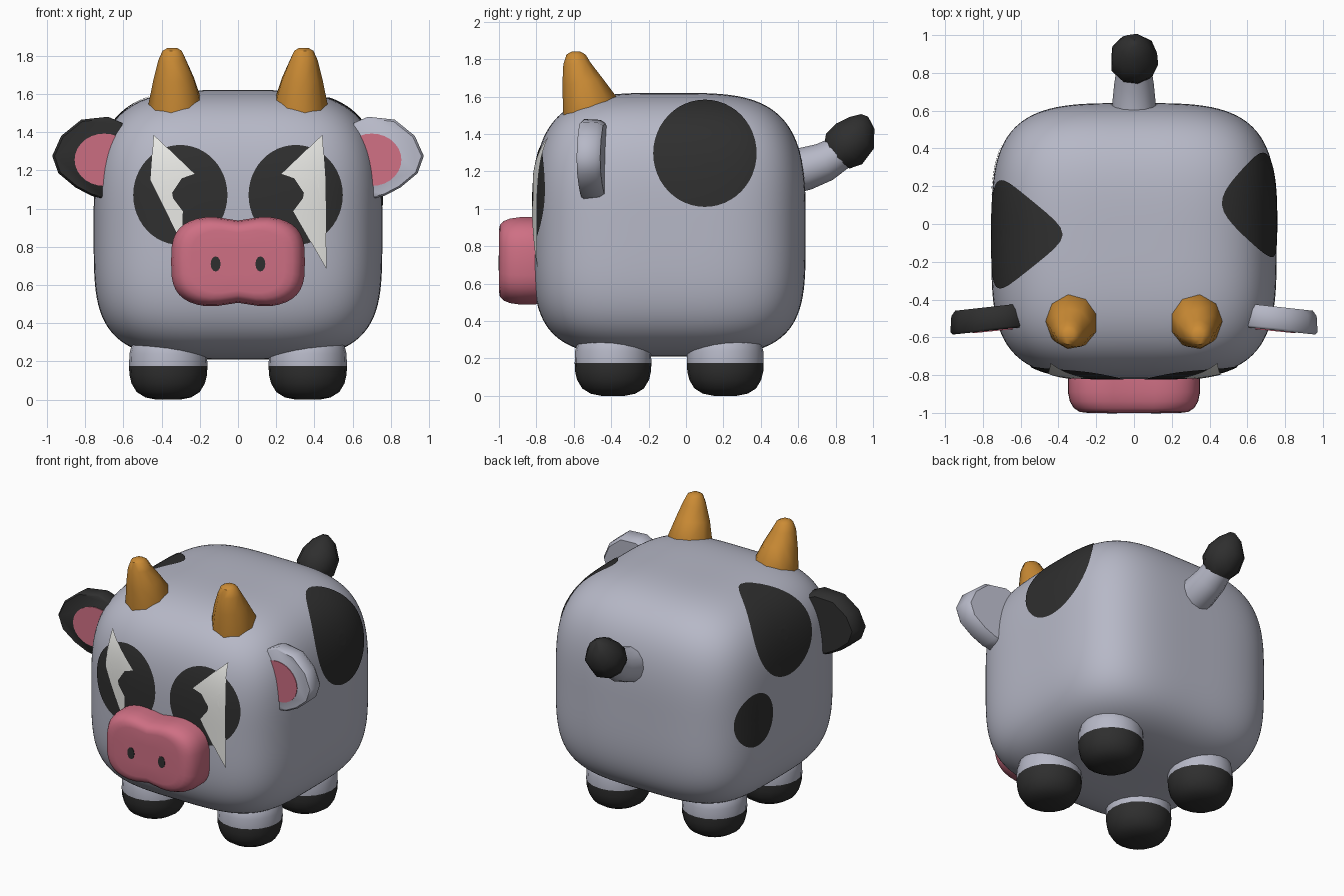
import bpy, bmesh, math
from mathutils import Vector

if "Cube" in bpy.data.objects:
    bpy.data.objects.remove(bpy.data.objects["Cube"], do_unlink=True)


def material(name, rgb):
    m = bpy.data.materials.new(name)
    m.use_nodes = True
    m.diffuse_color = (*rgb, 1)
    m.node_tree.nodes["Principled BSDF"].inputs["Base Color"].default_value = (*rgb, 1)
    return m


GREY = material("pale grey", (0.47, 0.48, 0.57))
BLACK = material("black", (0.028, 0.028, 0.028))
PINK = material("pink", (0.62, 0.16, 0.23))
HORN = material("horn orange", (0.6, 0.26, 0.035))
WHITE = material("white", (0.8, 0.8, 0.77))


def finish(bm, name, mats, angle=40, outward=True):
    if outward:
        bmesh.ops.recalc_face_normals(bm, faces=bm.faces)
    mesh = bpy.data.meshes.new(name)
    bm.to_mesh(mesh)
    bm.free()
    for m in mats:
        mesh.materials.append(m)
    ob = bpy.data.objects.new(name, mesh)
    bpy.context.collection.objects.link(ob)
    bpy.ops.object.select_all(action='DESELECT')
    ob.select_set(True)
    bpy.context.view_layer.objects.active = ob
    bpy.ops.object.shade_smooth_by_angle(angle=math.radians(angle))
    return ob


def loft(name, rings, mats, rule=None, angle=40):
    """Skin a list of equal-length point rings and cap both ends."""
    bm = bmesh.new()
    loops = [[bm.verts.new(p) for p in ring] for ring in rings]
    n = len(loops[0])
    for a, b in zip(loops, loops[1:]):
        for i in range(n):
            j = (i + 1) % n
            bm.faces.new((a[i], a[j], b[j], b[i]))
    bm.faces.new(loops[0])
    bm.faces.new(loops[-1])
    if rule:
        for f in bm.faces:
            f.material_index = rule(f.calc_center_median())
    return finish(bm, name, mats, angle)


def turns(n):
    return [math.tau * i / n for i in range(n)]


# Body: a rounded box whose faces bulge gently
CENTRE = Vector((0, -0.09, 0.915))
HALF = Vector((0.755, 0.73, 0.705))
N = 3.7


def z_term(z):
    return abs(z) ** (3.2 if z > 0 else 4.2)


def swell(p):
    """Push a point on the unit cube onto the rounded body."""
    lo, hi = 0.3, 1.01
    for _ in range(25):
        s = (lo + hi) / 2
        if abs(p.x * s) ** N + abs(p.y * s) ** N + z_term(p.z * s) > 1:
            hi = s
        else:
            lo = s
    return CENTRE + p * lo * HALF


bm = bmesh.new()
bmesh.ops.create_cube(bm, size=2)
bmesh.ops.subdivide_edges(bm, edges=bm.edges, cuts=35, use_grid_fill=True)
for v in bm.verts:
    v.co = swell(v.co.copy())
finish(bm, "body", [GREY], 60)


# Painted markings: thin patches that follow the body
def project(axis, sign, a, z, gap):
    other = 1 - axis
    u = (a - CENTRE[other]) / HALF[other]
    w = (z - CENTRE.z) / HALF.z
    p = Vector((u, u, w))
    p[axis] = sign * max(0, 1 - abs(u) ** N - z_term(w)) ** (1 / N)
    return CENTRE + p * HALF * (1 + gap)


def patch(name, mat, axis, sign, centre, outline, gap, rings=14):
    bm = bmesh.new()
    mid = bm.verts.new(project(axis, sign, *centre, gap))
    previous, n = None, len(outline)
    for k in range(1, rings + 1):
        t = 1 - (1 - k / rings) ** 2
        ring = [bm.verts.new(project(axis, sign, centre[0] + (a - centre[0]) * t,
                                     centre[1] + (z - centre[1]) * t, gap)) for a, z in outline]
        for i in range(n):
            j = (i + 1) % n
            bm.faces.new((previous[i], previous[j], ring[j], ring[i]) if previous
                         else (mid, ring[i], ring[j]))
        previous = ring
    bm.normal_update()
    if sum(f.normal[axis] * f.calc_area() for f in bm.faces) * sign < 0:
        bmesh.ops.reverse_faces(bm, faces=bm.faces)
    finish(bm, name, [mat], 60, outward=False)


def oval(a, z, ra, rz, n=48):
    return [(a + ra * math.cos(t), z + rz * math.sin(t)) for t in turns(n)]


def refine(points, k=8):
    return [(a[0] + (b[0] - a[0]) * i / k, a[1] + (b[1] - a[1]) * i / k)
            for a, b in zip(points, points[1:] + points[:1]) for i in range(k)]


for name, side, y, z, ry, rz in (("left_spot", 1, 0.1, 1.295, 0.275, 0.285),
                                 ("right_spot", -1, -0.055, 1.345, 0.285, 0.258),
                                 ("small_right_spot", -1, 0.29, 0.895, 0.16, 0.18)):
    patch(name, BLACK, 0, side, (y, z), oval(y, z, ry, rz), 0.006)

for label, s, tip in (("left", 1, (0.457, 0.686)), ("right", -1, (0.29, 0.82))):
    patch(label + "_eye", BLACK, 1, -1, (s * 0.3, 1.07), oval(s * 0.3, 1.07, 0.245, 0.26), 0.006)
    gleam = [(0.436, 1.38), (0.225, 1.178), (0.29, 1.155), (0.34, 1.08), (0.33, 1.02),
             (0.285, 0.985), tip, (0.452, 1.147)]
    patch(label + "_eye_gleam", WHITE, 1, -1, (s * 0.41, 1.15),
          refine([(s * x, z) for x, z in gleam]), 0.013)


# Snout: two-lobed outline lofted forward, with nostril plates
def snout_ring(y, scale):
    ring = []
    for t in turns(40):
        c, s = math.cos(t), math.sin(t)
        x = 0.35 * math.copysign(abs(c) ** 0.62, c)
        z = 0.242 * math.copysign(abs(s) ** 0.62, s)
        z *= 1 - 0.11 * math.exp(-(x / 0.1) ** 2)
        ring.append((x * scale, y, 0.722 + z * scale))
    return ring


loft("snout", [snout_ring(y, s) for y, s in ((-0.7, 0.97), (-0.82, 1), (-0.89, 1), (-0.94, 0.97),
     (-0.975, 0.91), (-0.995, 0.82), (-1, 0.7), (-1, 0.3))], [PINK], angle=60)
for label, s in (("left", 1), ("right", -1)):
    loft(label + "_nostril", [[(x, y, z) for x, z in oval(s * 0.117, 0.71, 0.026, 0.04, 12)]
                              for y in (-0.998, -1.003)], [BLACK])

# Legs: turned stubs with black hooves
LEG = [(0.06, 0), (0.12, 0.012), (0.165, 0.04), (0.192, 0.085), (0.203, 0.13),
       (0.205, 0.175), (0.203, 0.24), (0.19, 0.29), (0.15, 0.34)]
for end, y in (("front", -0.39), ("back", 0.21)):
    for label, s in (("left", 1), ("right", -1)):
        loft(f"{end}_{label}_leg",
             [[(s * 0.365 + r * math.cos(t), y + r * math.sin(t), z) for t in turns(20)]
              for r, z in LEG], [GREY, BLACK], lambda c: int(c.z < 0.17), 60)

# Horns: faceted cones leaning forward from a sloping base
HORNS = [(0.325, -0.515, 1.51, 0.14, 0.37), (0.325, -0.515, 1.55, 0.143, 0.37),
         (0.333, -0.555, 1.68, 0.108, 0.2), (0.342, -0.582, 1.775, 0.075, 0.05),
         (0.343, -0.588, 1.825, 0.052, 0), (0.343, -0.588, 1.84, 0.025, 0)]
for label, s in (("left", 1), ("right", -1)):
    loft(label + "_horn",
         [[(s * (x + r * math.cos(t)), y + r * math.sin(t), z + slope * r * math.sin(t))
           for t in turns(9)] for x, y, z, r, slope in HORNS], [HORN], angle=42)

# Ears: thick leaf-shaped slabs with a pink inner plate
EAR = [(0.55, 1.4), (0.61, 1.45), (0.68, 1.48), (0.82, 1.465), (0.925, 1.38), (0.972, 1.275),
       (0.94, 1.185), (0.85, 1.11), (0.766, 1.066), (0.7, 1.05), (0.6, 1.1)]


def ear_ring(s, points, depth, scale=1):
    return [(s * (0.72 + (x - 0.72) * scale), depth - 0.1 * (x - 0.6),
             1.265 + (z - 1.265) * scale) for x, z in points]


for label, s, mat in (("left", 1, GREY), ("right", -1, BLACK)):
    loft(label + "_ear", [ear_ring(s, EAR, d, k) for d, k in
                          ((-0.548, 0.95), (-0.535, 1), (-0.45, 0.98), (-0.422, 0.9))], [mat], angle=50)
    inner = oval(0.7, 1.255, 0.155, 0.137, 28)
    loft(label + "_ear_inner", [ear_ring(s, inner, d) for d in (-0.547, -0.553)], [PINK])


# Tail: a short bent tube with a faceted black tuft
def tube(name, path, mat, sides, angle):
    rings = []
    for i, (y, z, r) in enumerate(path):
        a, b = path[max(i - 1, 0)], path[min(i + 1, len(path) - 1)]
        d = Vector((0, b[0] - a[0], b[1] - a[1])).normalized()
        up = Vector((0, -d.z, d.y))
        rings.append([Vector((r * math.cos(t), y, z)) + up * r * math.sin(t) for t in turns(sides)])
    loft(name, rings, [mat], angle=angle)


tube("tail", [(0.52, 1.19, 0.12), (0.64, 1.215, 0.115), (0.74, 1.25, 0.105), (0.84, 1.31, 0.09)],
     GREY, 12, 50)
tube("tail_tuft", [(0.805, 1.272, 0.09), (0.845, 1.32, 0.128), (0.905, 1.39, 0.122),
                   (0.94, 1.46, 0.075), (0.955, 1.5, 0.02)], BLACK, 9, 42)
